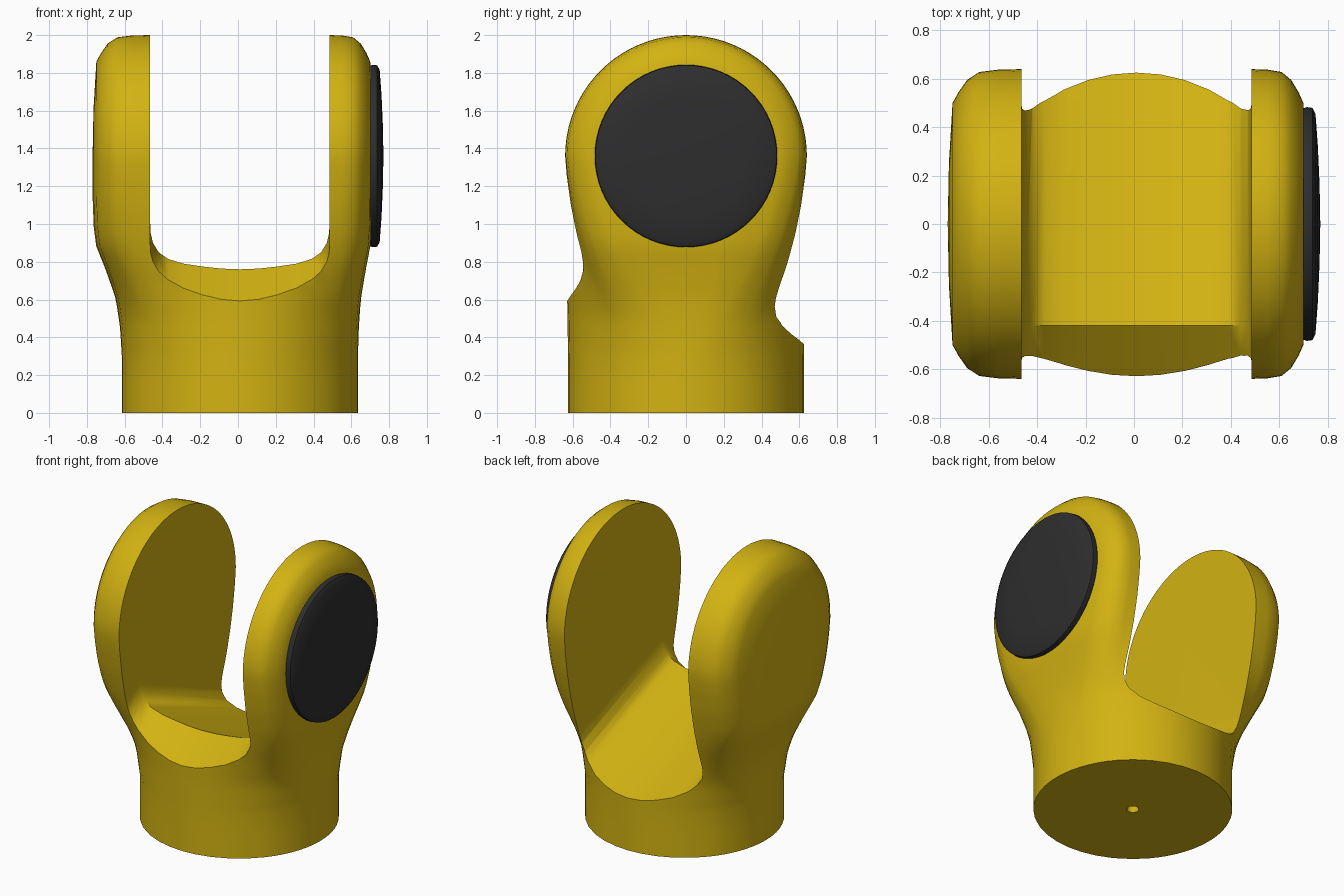
import bpy, bmesh, math

if "Cube" in bpy.data.objects:
    bpy.data.objects.remove(bpy.data.objects["Cube"])

OFF = 0.01      # sideways offset of the body axis
ZC = 1.36       # height of the arm disc centre
R = 0.625       # base radius


def material(name, rgb):
    m = bpy.data.materials.new(name)
    m.diffuse_color = (*rgb, 1)
    m.use_nodes = True
    m.node_tree.nodes["Principled BSDF"].inputs["Base Color"].default_value = m.diffuse_color
    return m


yellow = material("yellow", (0.65, 0.45, 0.006))
dark = material("dark_grey", (0.027, 0.027, 0.027))


def finish(name, bm, mat):
    bmesh.ops.remove_doubles(bm, verts=bm.verts, dist=1e-5)
    bmesh.ops.recalc_face_normals(bm, faces=bm.faces)
    me = bpy.data.meshes.new(name)
    bm.to_mesh(me)
    bm.free()
    ob = bpy.data.objects.new(name, me)
    bpy.context.collection.objects.link(ob)
    me.materials.append(mat)
    return ob


def skin(bm, rows, closed=False):
    """Join rows of points with quads."""
    vs = [[bm.verts.new(p) for p in row] for row in rows]
    for a, b in zip(vs, vs[1:]):
        n = len(a)
        for i in range(n if closed else n - 1):
            j = (i + 1) % n
            bm.faces.new((a[i], a[j], b[j], b[i]))
    return vs


def interp(table, z):
    for (z0, v0), (z1, v1) in zip(table, table[1:]):
        if z <= z1:
            return v0 + (v1 - v0) * max(0, (z - z0) / (z1 - z0))
    return table[-1][1]


def activate(ob):
    bpy.ops.object.select_all(action='DESELECT')
    ob.select_set(True)
    bpy.context.view_layer.objects.active = ob


def cut(ob, cutter):
    mod = ob.modifiers.new("cut", 'BOOLEAN')
    mod.operation, mod.solver, mod.object = 'DIFFERENCE', 'EXACT', cutter
    activate(ob)
    bpy.ops.object.modifier_apply(modifier="cut")
    bpy.data.objects.remove(cutter)


# Fork body: slices across x, each (base x, base half depth, arm x, arm half depth)
ANGLES = (49.5, 55, 60, 66, 72, 78, 84, 90)
WIDTHS = (0.64, 0.638, 0.628, 0.595, 0.545, 0.50, 0.25, 0)
LEFT = (0.475, 0.57, 0.65, 0.70, 0.735, 0.76, 0.775, 0.78)
RIGHT = (0.475, 0.54, 0.60, 0.64, 0.67, 0.69, 0.70, 0.70)


def side(xs, sign):
    out = []
    for a, w, x in zip(ANGLES, WIDTHS, xs):
        a = math.radians(a)
        out.append((sign * R * math.sin(a), R * math.cos(a) if w else 0, sign * x, w))
    return out


middle = [(x, math.sqrt(R * R - x * x), x, 0.64)
          for x in (-0.4, -0.3, -0.2, -0.1, 0, 0.1, 0.2, 0.3, 0.4)]
slices = side(LEFT, -1)[::-1] + middle + side(RIGHT, 1)

# How far the base has turned into the arms at each height
DEPTH = ((0.3, 0), (0.5, 0.13), (0.65, 0.35), (0.8, 0.57), (0.95, 0.74),
         (1.1, 0.87), (1.25, 0.96), (ZC, 1))
SPREAD = ((0.3, 0), (0.45, 0.06), (0.6, 0.2), (0.75, 0.53), (0.88, 0.87),
          (0.98, 0.96), (1.15, 1))
heights = [0, 0.15, 0.3] + [0.3 + (ZC - 0.3) * i / 20 for i in range(1, 20)]
rows = []
for bx, by, ax, ay in slices:
    def point(z, s):
        x = bx + (ax - bx) * interp(SPREAD, z)
        y = by + (ay - by) * interp(DEPTH, z)
        return (x + OFF, s * y, z)
    row = [point(z, 1) for z in heights]
    for i in range(41):
        t = math.pi * i / 40
        row.append((ax + OFF, ay * math.cos(t), ZC + ay * math.sin(t)))
    row += [point(z, -1) for z in reversed(heights)]
    rows.append(row)

bm = bmesh.new()
skin(bm, rows)
bmesh.ops.remove_doubles(bm, verts=bm.verts, dist=1e-5)
bmesh.ops.dissolve_degenerate(bm, dist=1e-6, edges=bm.edges)
bmesh.ops.holes_fill(bm, edges=[e for e in bm.edges if e.is_boundary], sides=0)
body = finish("fork_body", bm, yellow)

# Slot between the arms: rounded trough with a ridge near the front
half = ((0, 0), (0.1, 0.004), (0.2, 0.015), (0.3, 0.03), (0.38, 0.055),
        (0.43, 0.09), (0.46, 0.14), (0.472, 0.19), (0.475, 0.25))
section = [(-x, z) for x, z in half[:0:-1]] + list(half)
rows = []
for y, floor in ((-1, 0.296), (-0.42, 0.76), (1, 0.22)):
    row = [(x + OFF, y, floor + z) for x, z in section]
    rows.append(row + [(0.475 + OFF, y, 2.5), (-0.475 + OFF, y, 2.5)])
bm = bmesh.new()
vs = skin(bm, rows, closed=True)
bm.faces.new(vs[0])
bm.faces.new(vs[-1])
cut(body, finish("slot_cutter", bm, yellow))

# Small hole in the underside
bm = bmesh.new()
bmesh.ops.create_cone(bm, cap_ends=True, segments=24, radius1=0.038, radius2=0.038, depth=0.4)
bmesh.ops.translate(bm, verts=bm.verts, vec=(OFF, 0, 0))
cut(body, finish("hole_cutter", bm, yellow))
activate(body)
bpy.ops.object.shade_smooth_by_angle(angle=math.radians(35))

# Round domed cap on the right arm
profile = ((0.69, 0), (0.69, 0.475), (0.715, 0.483), (0.737, 0.48), (0.75, 0.456),
           (0.76, 0.32), (0.767, 0.16), (0.77, 0))
N = 64
bm = bmesh.new()
skin(bm, [[(x, r * math.cos(2 * math.pi * i / N), ZC + r * math.sin(2 * math.pi * i / N))
           for i in range(N)] for x, r in profile], closed=True)
bmesh.ops.remove_doubles(bm, verts=bm.verts, dist=1e-5)
bmesh.ops.dissolve_degenerate(bm, dist=1e-6, edges=bm.edges)
cap = finish("pivot_cap", bm, dark)
activate(cap)
bpy.ops.object.shade_smooth_by_angle(angle=math.radians(30))
